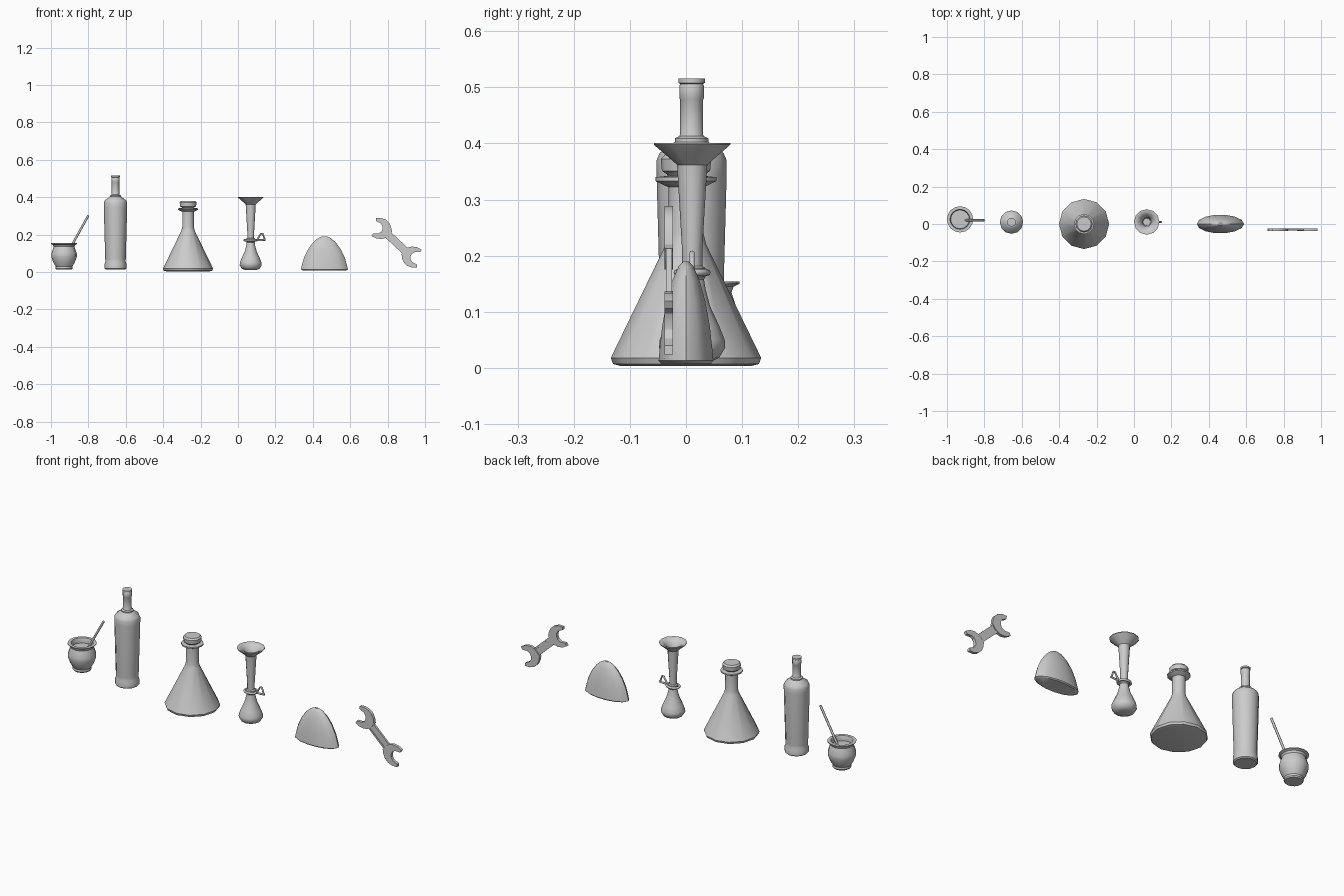
import bpy, bmesh, math
from mathutils import Vector

if "Cube" in bpy.data.objects:
    bpy.data.objects.remove(bpy.data.objects["Cube"])


def finish(bm, name, angle=35):
    bmesh.ops.remove_doubles(bm, verts=bm.verts, dist=1e-5)
    bmesh.ops.recalc_face_normals(bm, faces=bm.faces)
    me = bpy.data.meshes.new(name)
    bm.to_mesh(me)
    bm.free()
    ob = bpy.data.objects.new(name, me)
    bpy.context.collection.objects.link(ob)
    bpy.ops.object.select_all(action='DESELECT')
    ob.select_set(True)
    bpy.context.view_layer.objects.active = ob
    if angle:
        bpy.ops.object.shade_smooth_by_angle(angle=math.radians(angle))
    return ob


def lathe(name, profile, x, y, n=12, sx=1, sy=1):
    """Rings of (radius, z); first and last are capped."""
    bm = bmesh.new()
    rings = [[bm.verts.new((x + sx * r * math.cos(2 * math.pi * i / n),
                            y + sy * r * math.sin(2 * math.pi * i / n), z))
              for i in range(n)] for r, z in profile]
    for a, b in zip(rings, rings[1:]):
        for i in range(n):
            j = (i + 1) % n
            bm.faces.new((a[i], a[j], b[j], b[i]))
    bm.faces.new(rings[0])
    bm.faces.new(rings[-1])
    return finish(bm, name)


def rod(name, pts, radius, cyclic=False, sides=2):
    cu = bpy.data.curves.new(name, 'CURVE')
    cu.dimensions = '3D'
    cu.bevel_depth = radius
    cu.bevel_resolution = sides
    cu.use_fill_caps = True
    sp = cu.splines.new('POLY')
    sp.points.add(len(pts) - 1)
    for p, co in zip(sp.points, pts):
        p.co = (*co, 1)
    sp.use_cyclic_u = cyclic
    ob = bpy.data.objects.new(name, cu)
    bpy.context.collection.objects.link(ob)
    return ob


def plate(name, outline, y, t):
    """Extrude an x-z outline to thickness t around y."""
    bm = bmesh.new()
    f = bm.faces.new([bm.verts.new((px, y - t / 2, pz)) for px, pz in outline])
    ext = bmesh.ops.extrude_face_region(bm, geom=[f])
    bmesh.ops.translate(bm, vec=(0, t, 0),
                        verts=[v for v in ext['geom'] if isinstance(v, bmesh.types.BMVert)])
    return finish(bm, name, 30)


# Gourd cup with drink and straw
lathe('gourd_cup', [(.042, .013), (.046, .019), (.045, .03), (.057, .05), (.068, .08),
                    (.068, .098), (.06, .122), (.056, .135), (.06, .145), (.07, .15),
                    (.07, .154), (.054, .154), (.05, .145), (.05, .128)], -.93, .025, 16)
rod('straw', [(-.925, .02, .077), (-.80, .02, .302)], .006)

# Bottle
lathe('bottle', [(.052, .013), (.058, .018), (.058, .045), (.054, .055), (.055, .07),
                 (.0625, .345), (.0625, .37), (.057, .383), (.03, .403), (.03, .409),
                 (.022, .413), (.0205, .416), (.0205, .478), (.022, .481), (.022, .503),
                 (.02, .506), (.0235, .508), (.0235, .516)], -.655, .01)

# Conical flask and stopper
lathe('flask', [(.115, .003), (.13, .007), (.134, .018), (.036, .22), (.031, .24),
                (.031, .322), (.04, .326), (.054, .333), (.054, .34), (.036, .342)],
      -.267, 0)
lathe('flask_stopper', [(.03, .338), (.034, .345), (.043, .351), (.045, .372),
                        (.038, .38)], -.267, 0)

# Funnel-topped vase with a side stem
lathe('vase', [(.03, .01), (.048, .018), (.059, .036), (.058, .05), (.048, .075),
               (.032, .11), (.024, .14), (.021, .158), (.024, .162), (.024, .178),
               (.018, .182), (.018, .21), (.027, .362), (.036, .37), (.065, .395),
               (.068, .398), (.068, .401), (.06, .401), (.042, .392), (.024, .362),
               (.02, .29)], .068, .011)
ring = [(.068 + .033 * math.cos(a * math.pi / 6), .011 + .027 * math.sin(a * math.pi / 6), .17)
        for a in range(12)]
rod('vase_collar', ring, .006, True)
rod('side_stem', [(.09, .011, .17), (.125, .011, .17), (.148, .011, .172)], .005)
rod('side_loop', [(.10, .011, .168), (.122, .011, .205), (.132, .011, .205),
                  (.143, .011, .175)], .0045)

# Low-poly oval mound
lathe('mound', [(.92, .008), (1, .013), (.98, .025), (.87, .075), (.70, .12), (.49, .157),
                (.27, .181), (.10, .19)], .462, 0, 14, .126, .05)

# Double open-ended wrench: everything mirrored through its centre
C = Vector((.848, .156))
U = Vector((-.731, .682))
V = Vector((.682, .731))
Y = -.0305
tilt = math.radians(-29)
jaw = [(-.055, -.004), (-.046, .022), (-.03, .042), (-.01, .053), (.018, .056),
       (.044, .049), (.04, .034), (.012, .028), (-.001, .015), (-.004, 0)]
jaw = jaw + [(p, -q) for p, q in jaw[-2::-1]]


def local(u, v, s=1):
    return C + s * (U * u + V * v)


for s, end in ((1, 'upper'), (-1, 'lower')):
    head = [local(.108 + p * math.cos(tilt) - q * math.sin(tilt),
                  p * math.sin(tilt) + q * math.cos(tilt), s) for p, q in jaw]
    plate(end + '_wrench_jaw', head, Y, .0155)
    plate(end + '_wrench_rail', [local(u, v, s) for u, v in
                                 ((-.08, .013), (.08, .013), (.08, .021), (-.08, .021))], Y, .011)
plate('wrench_web', [local(u, v) for u, v in
                     ((-.08, -.015), (.08, -.015), (.08, .015), (-.08, .015))], Y, .006)
